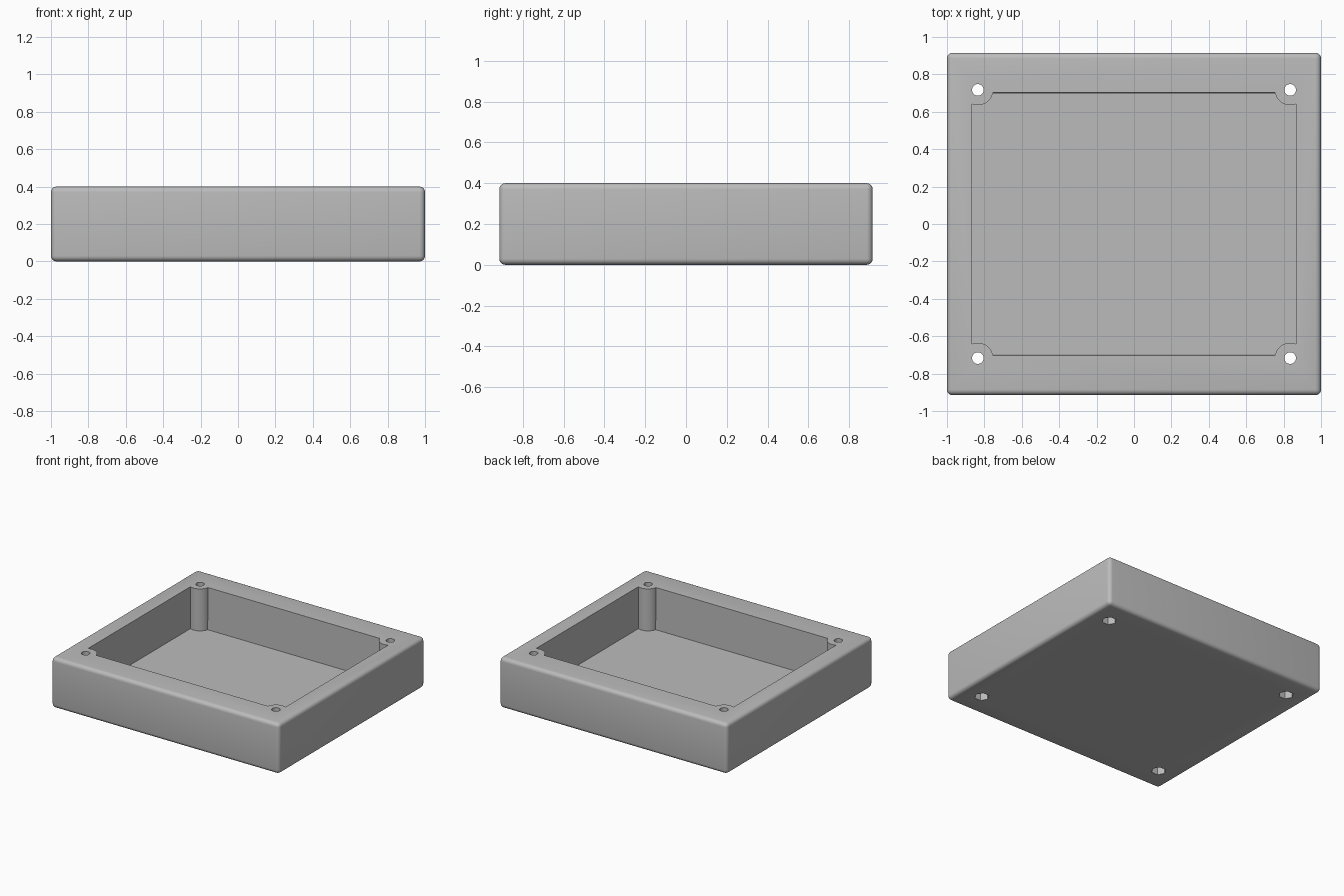
import bpy
import math

if "Cube" in bpy.data.objects:
    bpy.data.objects.remove(bpy.data.objects["Cube"], do_unlink=True)

WIDTH, DEPTH, HEIGHT = 2.0, 1.83, 0.4
FLOOR = 0.067
CORNERS = [(x, y) for x in (-0.835, 0.835) for y in (-0.717, 0.717)]

grey = bpy.data.materials.new("plain_grey")
grey.use_nodes = True
colour = (0.5, 0.5, 0.5, 1.0)
grey.diffuse_color = colour
grey.node_tree.nodes["Principled BSDF"].inputs["Base Color"].default_value = colour


def box(name, size, z_low):
    bpy.ops.mesh.primitive_cube_add(size=1, location=(0, 0, z_low + size[2] / 2))
    obj = bpy.context.object
    obj.name = name
    obj.scale = size
    bpy.ops.object.transform_apply(location=True, rotation=False, scale=True)
    return obj


def prism(name, sides, radius, xy, z_low, z_high):
    # Rotated so that a corner points along x
    bpy.ops.mesh.primitive_cylinder_add(
        vertices=sides, radius=radius, depth=z_high - z_low,
        location=(*xy, (z_low + z_high) / 2), rotation=(0, 0, math.pi / 2))
    obj = bpy.context.object
    obj.name = name
    return obj


def apply_modifier(obj, mod):
    bpy.context.view_layer.objects.active = obj
    bpy.ops.object.modifier_apply(modifier=mod.name)


def subtract(obj, cutter):
    mod = obj.modifiers.new("cut", "BOOLEAN")
    mod.operation = "DIFFERENCE"
    mod.solver = "EXACT"
    mod.object = cutter
    apply_modifier(obj, mod)
    bpy.data.objects.remove(cutter, do_unlink=True)


# Outer tray block with rounded edges
tray = box("tray", (WIDTH, DEPTH, HEIGHT), 0)
tray.data.materials.append(grey)
bevel = tray.modifiers.new("rounding", "BEVEL")
bevel.width = 0.03
bevel.segments = 5
apply_modifier(tray, bevel)

# Pocket with slightly drafted front and back walls, leaving round corner posts
pocket = box("pocket_cutter", (1.734, 1.408, 0.5), FLOOR)
for v in pocket.data.vertices:
    if v.co.z < 0.2:
        v.co.y *= 0.992
for xy in CORNERS:
    subtract(pocket, prism("post_cutter", 48, 0.082, xy, -0.2, 0.8))
subtract(tray, pocket)

# Screw bores through the posts and hexagonal nut recesses underneath
for xy in CORNERS:
    subtract(tray, prism("bore_cutter", 32, 0.031, xy, -0.1, 0.6))
    subtract(tray, prism("nut_cutter", 6, 0.054, xy, -0.1, 0.06))

bpy.ops.object.select_all(action="DESELECT")
tray.select_set(True)
bpy.context.view_layer.objects.active = tray
bpy.ops.object.shade_smooth_by_angle(angle=math.radians(30))
